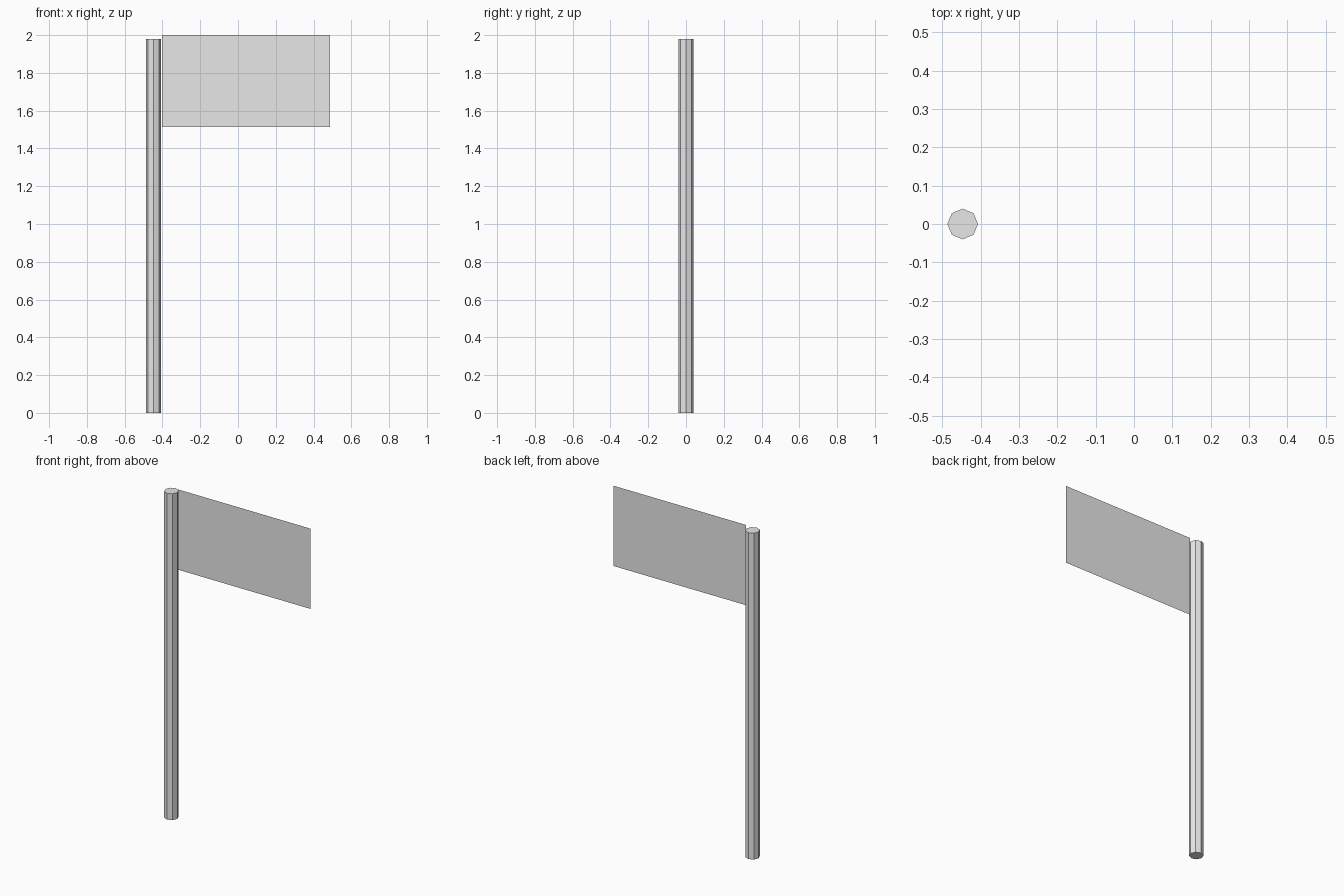
import bpy

# Remove the default cube only
cube = bpy.data.objects.get("Cube")
if cube:
    bpy.data.objects.remove(cube, do_unlink=True)

# Single light grey material
grey = bpy.data.materials.new("light_grey")
grey.use_nodes = True
colour = (0.8, 0.8, 0.8, 1)
grey.diffuse_color = colour
grey.node_tree.nodes["Principled BSDF"].inputs["Base Color"].default_value = colour

POLE_X, POLE_RADIUS, POLE_HEIGHT = -0.447, 0.04, 1.98
FLAG_LEFT, FLAG_RIGHT = -0.402, 0.487
FLAG_BOTTOM, FLAG_TOP = 1.513, 2.0

# Eight-sided flat-shaded pole
bpy.ops.mesh.primitive_cylinder_add(
    vertices=8, radius=POLE_RADIUS, depth=POLE_HEIGHT,
    location=(POLE_X, 0, POLE_HEIGHT / 2))
pole = bpy.context.object
pole.name = "pole"
pole.data.materials.append(grey)

# Flat flag sheet facing the front
mesh = bpy.data.meshes.new("flag")
mesh.from_pydata(
    [(FLAG_LEFT, 0, FLAG_BOTTOM), (FLAG_RIGHT, 0, FLAG_BOTTOM),
     (FLAG_RIGHT, 0, FLAG_TOP), (FLAG_LEFT, 0, FLAG_TOP)],
    [], [(0, 1, 2, 3)])
mesh.materials.append(grey)
flag = bpy.data.objects.new("flag", mesh)
bpy.context.collection.objects.link(flag)
